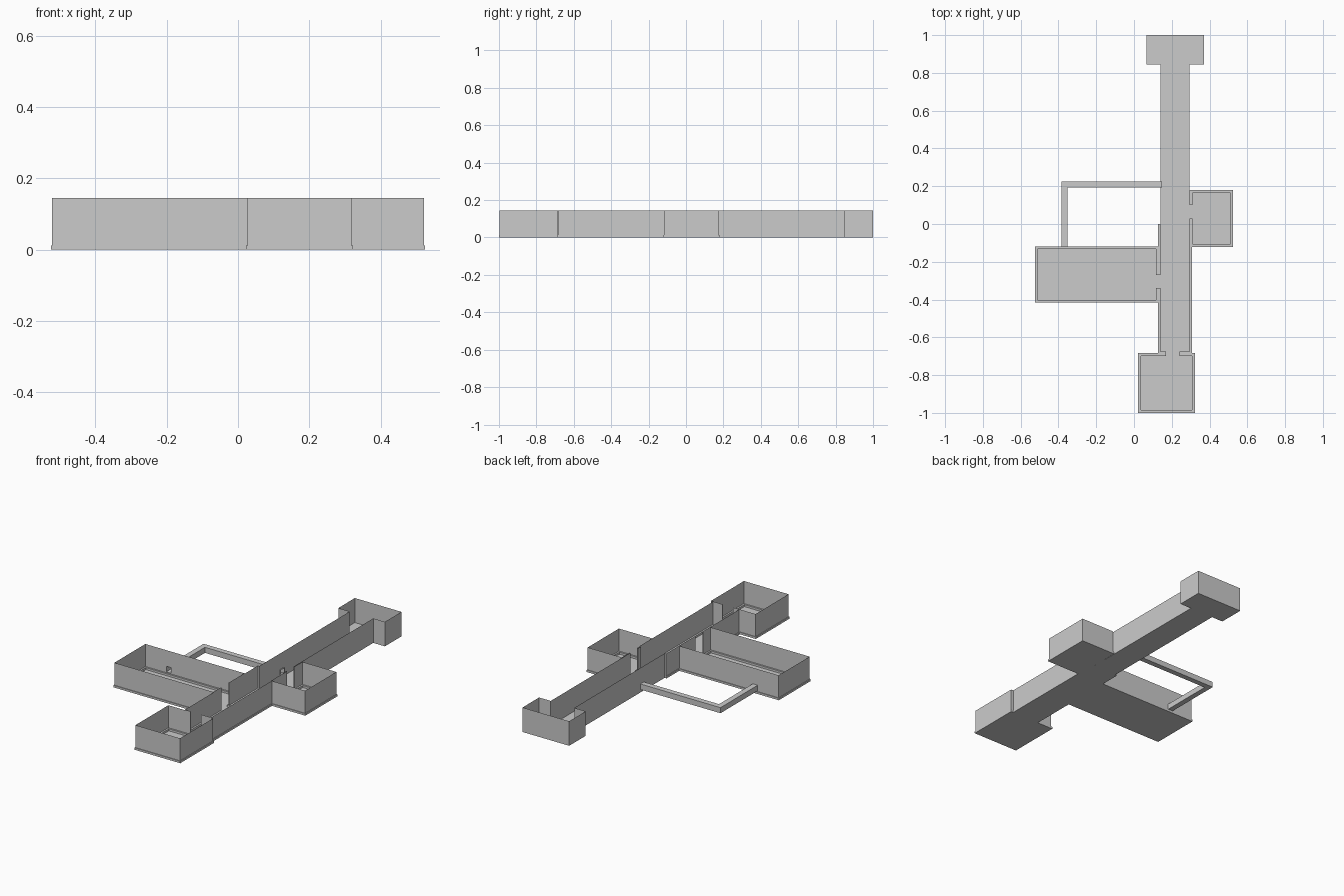
import bpy, bmesh
from mathutils import Vector

if "Cube" in bpy.data.objects:
    bpy.data.objects.remove(bpy.data.objects["Cube"])

H = 0.145            # wall height
DUCT = 0.016         # duct half width
DZ = (0.017, 0.050)  # duct bottom and top


def finish(bm, name):
    me = bpy.data.meshes.new(name)
    bm.to_mesh(me)
    bm.free()
    ob = bpy.data.objects.new(name, me)
    bpy.context.collection.objects.link(ob)
    return ob


def offset(path, d):
    """Shift a polyline to its left by d with mitred corners."""
    p = [Vector(q) for q in path]
    dirs = [(b - a).normalized() for a, b in zip(p, p[1:])]
    norms = [Vector((-t.y, t.x)) for t in dirs]
    out = []
    for i, q in enumerate(p):
        n0, n1 = norms[max(i - 1, 0)], norms[min(i, len(norms) - 1)]
        m = n0 + n1
        out.append(q + m * (2 * d / m.length_squared))
    return out


def sweep(name, path, a, b, z0, z1, caps=True):
    """Rectangular section run along a path."""
    bm = bmesh.new()
    rings = []
    for p, q in zip(offset(path, a), offset(path, b)):
        rings.append([bm.verts.new((v.x, v.y, z))
                      for v, z in ((p, z0), (q, z0), (q, z1), (p, z1))])
    for r, s in zip(rings, rings[1:]):
        for i in range(4):
            j = (i + 1) % 4
            bm.faces.new((r[i], r[j], s[j], s[i]))
    if caps:
        bm.faces.new(rings[0])
        bm.faces.new(rings[-1][::-1])
    bmesh.ops.recalc_face_normals(bm, faces=bm.faces)
    return finish(bm, name)


def walls(name, path, hole=None):
    """Thin upright sheets along a path; hole = (low corner, high corner) box."""
    bm = bmesh.new()
    lo = [bm.verts.new((x, y, 0)) for x, y in path]
    hi = [bm.verts.new((x, y, H)) for x, y in path]
    for i in range(len(path) - 1):
        bm.faces.new((lo[i], lo[i + 1], hi[i + 1], hi[i]))
    if hole:
        for corner in hole:
            for axis in range(3):
                n = Vector((0, 0, 0))
                n[axis] = 1
                bmesh.ops.bisect_plane(bm, geom=bm.verts[:] + bm.edges[:] + bm.faces[:],
                                       plane_co=corner, plane_no=n)
        inside = [f for f in bm.faces
                  if all(hole[0][k] < f.calc_center_median()[k] < hole[1][k] for k in range(3))]
        bmesh.ops.delete(bm, geom=inside, context='FACES')
    return finish(bm, name)


def floor(name, pts):
    bm = bmesh.new()
    bm.faces.new([bm.verts.new((x, y, 0)) for x, y in pts])
    return finish(bm, name)


def doorway(name, x0, x1, y0, y1, along_y):
    """Jambs and threshold joining a room to the corridor."""
    if along_y:
        jambs = [[(x0, y0), (x1, y0)], [(x0, y1), (x1, y1)]]
    else:
        jambs = [[(x0, y0), (x0, y1)], [(x1, y0), (x1, y1)]]
    for i, j in enumerate(jambs):
        walls(f"{name}_jamb_{i + 1}", j)
    floor(name + "_threshold", [(x0, y0), (x1, y0), (x1, y1), (x0, y1)])


def skirting(name, path):
    sweep(name, path, -0.004, 0.010, 0, 0.012)


# Rooms: counter-clockwise from one door edge to the other
rooms = {
    "south_room": [(0.17, -0.688), (0.026, -0.688), (0.026, -0.996),
                   (0.318, -0.996), (0.318, -0.688), (0.24, -0.688)],
    "west_room": [(0.127, -0.27), (0.127, -0.122), (-0.521, -0.122),
                  (-0.521, -0.412), (0.127, -0.412), (0.127, -0.34)],
    "east_room": [(0.299, 0.03), (0.299, -0.117), (0.521, -0.117),
                  (0.521, 0.175), (0.299, 0.175), (0.299, 0.10)],
}
duct_x, duct_y = -0.368, 0.21
holes = {"west_room": ((duct_x - DUCT, -0.15, DZ[0]), (duct_x + DUCT, -0.10, DZ[1]))}
for name, path in rooms.items():
    walls(name + "_walls", path, holes.get(name))
    floor(name + "_floor", path[1:-1])
    skirting(name + "_skirting", path)

# Corridor with a wider north end
east = [(0.24, -0.684), (0.303, -0.684), (0.303, 0), (0.294, 0), (0.294, 0.03)]
north = [(0.294, 0.10), (0.294, 0.845), (0.37, 0.845), (0.37, 1), (0.065, 1),
         (0.065, 0.845), (0.14, 0.845), (0.14, 0), (0.131, 0), (0.131, -0.27)]
west = [(0.131, -0.34), (0.131, -0.684), (0.17, -0.684)]
walls("corridor_east_walls", east)
walls("corridor_north_walls", north,
      ((0.12, duct_y - DUCT, DZ[0]), (0.16, duct_y + DUCT, DZ[1])))
walls("corridor_west_walls", west)
floor("corridor_floor", east[1:4] + north[1:9] + [west[1]])
skirting("corridor_skirting_east", east[:3])
skirting("corridor_skirting_northwest", north[-2:])
skirting("corridor_skirting_southwest", west)

# Doorways
doorway("south_doorway", 0.17, 0.24, -0.688, -0.684, False)
doorway("west_doorway", 0.127, 0.131, -0.34, -0.27, True)
doorway("east_doorway", 0.294, 0.299, 0.03, 0.10, True)

# Hollow square duct from the west room to the corridor
sweep("crawl_duct", [(duct_x, -0.122), (duct_x, duct_y), (0.147, duct_y)],
      -DUCT, DUCT, DZ[0], DZ[1], caps=False)
